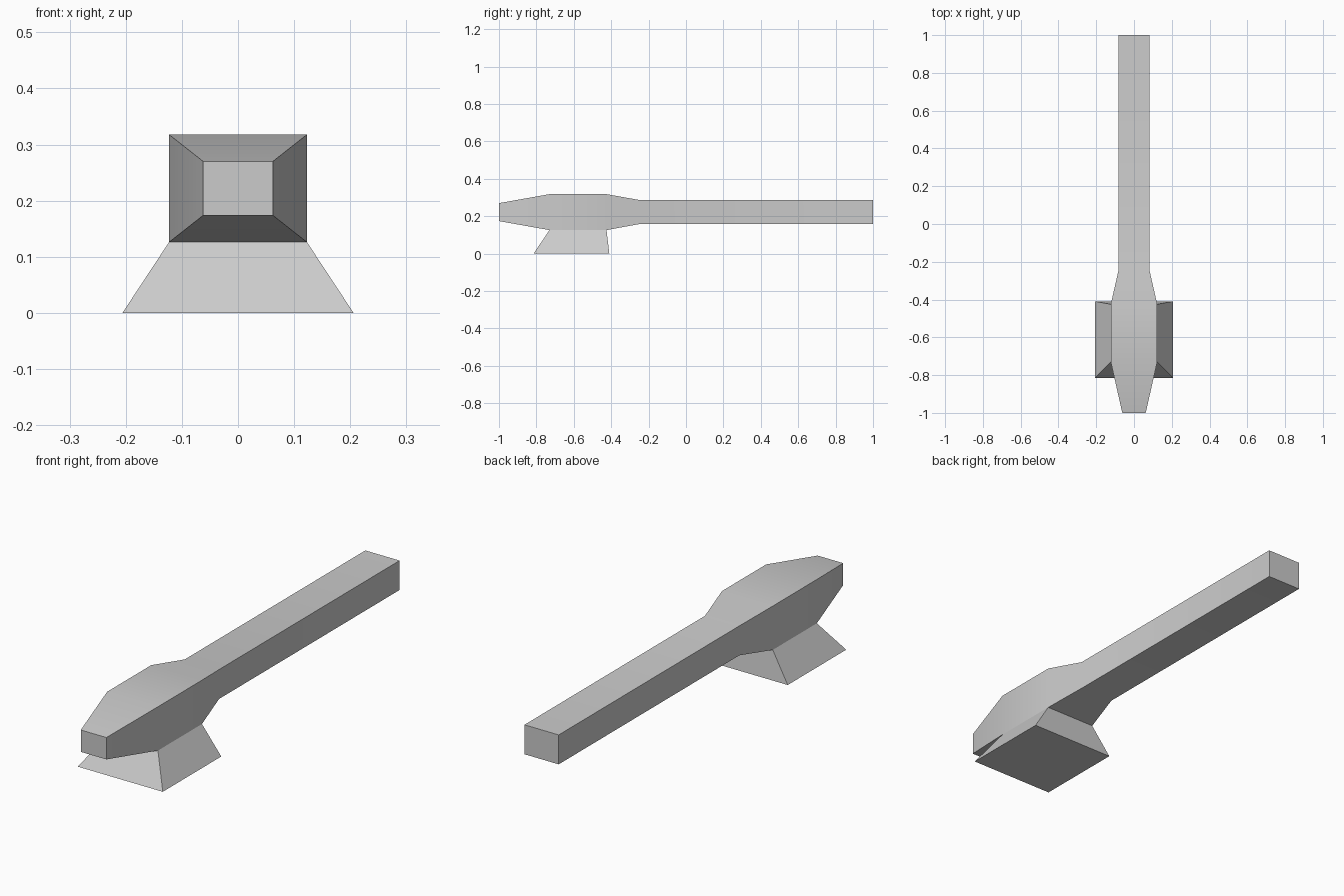
import bpy
import bmesh
import math

cube = bpy.data.objects.get("Cube")
if cube:
    bpy.data.objects.remove(cube, do_unlink=True)

# Single grey finish
grey = bpy.data.materials.new("grey")
grey.use_nodes = True
colour = (0.6, 0.6, 0.6, 1)
grey.diffuse_color = colour
grey.node_tree.nodes["Principled BSDF"].inputs["Base Color"].default_value = colour


def loft(name, rings):
    """Bridge four-cornered rings and cap both ends."""
    bm = bmesh.new()
    loops = [[bm.verts.new(p) for p in ring] for ring in rings]
    for a, b in zip(loops, loops[1:]):
        for i in range(4):
            j = (i + 1) % 4
            bm.faces.new((a[i], a[j], b[j], b[i]))
    bm.faces.new(loops[0])
    bm.faces.new(loops[-1])
    bmesh.ops.recalc_face_normals(bm, faces=bm.faces)
    mesh = bpy.data.meshes.new(name)
    bm.to_mesh(mesh)
    bm.free()
    mesh.materials.append(grey)
    obj = bpy.data.objects.new(name, mesh)
    bpy.context.collection.objects.link(obj)
    bpy.ops.object.select_all(action="DESELECT")
    obj.select_set(True)
    bpy.context.view_layer.objects.active = obj
    bpy.ops.object.shade_smooth_by_angle(angle=math.radians(30))
    return obj


def upright_ring(y, half, low, high):
    return [(-half, y, low), (half, y, low), (half, y, high), (-half, y, high)]


def flat_ring(z, half, front, back):
    return [(-half, front, z), (half, front, z), (half, back, z), (-half, back, z)]


# Long bar that swells into a tapered head at the front
loft("bar_and_head", [
    upright_ring(-1.0, 0.062, 0.174, 0.270),
    upright_ring(-0.73, 0.123, 0.126, 0.318),
    upright_ring(-0.425, 0.123, 0.126, 0.318),
    upright_ring(-0.25, 0.083, 0.158, 0.287),
    upright_ring(1.0, 0.083, 0.158, 0.287),
])

# Flared foot under the head
loft("flared_foot", [
    flat_ring(0.0, 0.206, -0.815, -0.41),
    flat_ring(0.126, 0.123, -0.73, -0.425),
])
